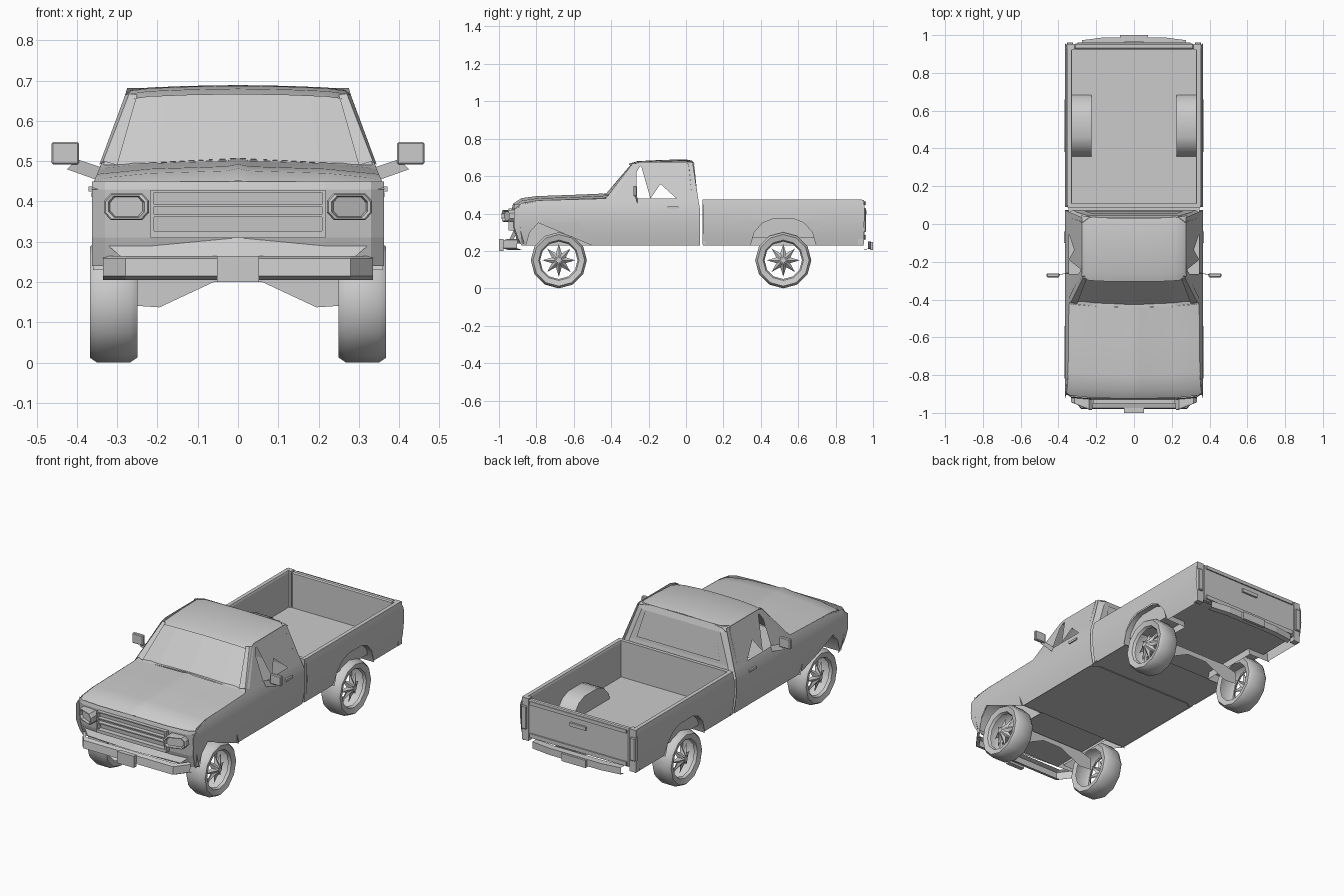
import bpy, bmesh
from math import sin, cos, pi
from mathutils import Vector


def finish(bm, name, mirror=False, smooth=False):
    bmesh.ops.remove_doubles(bm, verts=bm.verts, dist=0.0005)
    bmesh.ops.recalc_face_normals(bm, faces=bm.faces)
    me = bpy.data.meshes.new(name)
    bm.to_mesh(me)
    bm.free()
    ob = bpy.data.objects.new(name, me)
    bpy.context.collection.objects.link(ob)
    if mirror:
        ob.modifiers.new("mirror", 'MIRROR')
    if smooth:
        bpy.ops.object.select_all(action='DESELECT')
        ob.select_set(True)
        bpy.context.view_layer.objects.active = ob
        bpy.ops.object.shade_smooth_by_angle(angle=0.7)
    return ob


def loft(name, rows, mirror=True, smooth=False, closed=False, cap=False):
    """Skin a sheet or tube through rows of points."""
    bm = bmesh.new()
    vs = [[bm.verts.new(p) for p in r] for r in rows]
    n = len(rows[0])
    for a, b in zip(vs, vs[1:]):
        for i in range(n if closed else n - 1):
            j = (i + 1) % n
            bm.faces.new((a[i], a[j], b[j], b[i]))
    if cap:
        bm.faces.new(vs[-1])
    return finish(bm, name, mirror, smooth)


def box(name, x, y, z, mirror=False, bevel=0.0):
    bm = bmesh.new()
    bmesh.ops.create_cube(bm, size=1)
    for v in bm.verts:
        v.co = [(r[0] + r[1]) / 2 + c * (r[1] - r[0]) for r, c in zip((x, y, z), v.co)]
    if bevel:
        bmesh.ops.bevel(bm, geom=bm.edges[:], offset=bevel, segments=1, affect='EDGES')
    return finish(bm, name, mirror)


def side_panel(name, outline, section, smooth=True):
    """Flat y-z outline bent to the body's x(z) cross-section, both sides."""
    bm = bmesh.new()
    bm.faces.new([bm.verts.new((0, y, z)) for y, z in outline])
    bmesh.ops.triangulate(bm, faces=bm.faces[:])
    for z, _ in section:
        bmesh.ops.bisect_plane(bm, geom=bm.verts[:] + bm.edges[:] + bm.faces[:],
                               plane_co=(0, 0, z), plane_no=(0, 0, 1))
    for v in bm.verts:
        z = v.co.z
        v.co.x = section[0][1] if z <= section[0][0] else section[-1][1]
        for (z0, x0), (z1, x1) in zip(section, section[1:]):
            if z0 <= z <= z1:
                v.co.x = x0 + (x1 - x0) * (z - z0) / (z1 - z0)
    return finish(bm, name, True, smooth)


CAB = [(0.23, 0.348), (0.29, 0.36), (0.36, 0.366), (0.43, 0.364), (0.48, 0.345), (0.675, 0.275)]
BED = [(0.23, 0.348), (0.29, 0.36), (0.36, 0.366), (0.43, 0.364), (0.475, 0.354)]
FRONT_Y, REAR_Y, R = -0.68, 0.52, 0.15


def arch(cy):
    """Wheel opening outline, rear to front."""
    half = [(0.175, 0.23), (0.155, 0.30), (0.11, 0.35), (0.06, 0.37)]
    return [(cy + a, z) for a, z in half] + [(cy - a, z) for a, z in reversed(half)]


# Body sides
side_panel("cab_side", [(-0.90, 0.27), (-0.92, 0.33), (-0.92, 0.42), (-0.88, 0.455), (-0.80, 0.47),
                        (-0.44, 0.48), (0.065, 0.48), (0.075, 0.42), (0.075, 0.23)]
           + arch(FRONT_Y) + [(-0.88, 0.23)], CAB)
side_panel("bed_side", [(0.09, 0.23), (0.09, 0.475), (0.94, 0.475), (0.955, 0.44), (0.95, 0.23)]
           + arch(REAR_Y), BED)

# Cab pillars and side glass
side_panel("window_frame", [(-0.43, 0.48), (-0.28, 0.665), (-0.25, 0.675), (0.035, 0.675), (0.065, 0.48),
                            (-0.05, 0.48), (-0.06, 0.655), (-0.245, 0.655), (-0.265, 0.62), (-0.265, 0.48)], CAB)
side_panel("side_glass", [(-0.24, 0.655), (-0.07, 0.655), (-0.19, 0.48)], CAB)

# Hood, with a gentle centre ridge, and cowl
loft("hood", [[(0, y, z), (0.03, y, z - 0.006), (0.22, y + .005, z - 0.012), (0.32, y + .015, z - 0.022), (e, y + .02, ez)]
              for y, z, e, ez in [(-0.925, 0.452, 0.364, 0.43), (-0.88, 0.482, 0.357, 0.452),
                                  (-0.80, 0.493, 0.35, 0.468), (-0.60, 0.50, 0.347, 0.474),
                                  (-0.44, 0.507, 0.345, 0.48)]], smooth=True)
loft("cowl", [[(0, -0.44, 0.507), (0.22, -0.435, 0.495), (0.345, -0.42, 0.48)],
              [(0, -0.415, 0.505), (0.21, -0.405, 0.497), (0.338, -0.36, 0.497)]])

# Windshield, roof and rear cab wall
loft("windshield", [[(0, -0.43, 0.503), (0.2, -0.42, 0.495), (0.335, -0.405, 0.49)],
                    [(0, -0.29, 0.668), (0.18, -0.285, 0.666), (0.275, -0.275, 0.66)]])
loft("windshield_pillar", [[(0.30, -0.42, 0.49), (0.335, -0.415, 0.50), (0.345, -0.39, 0.49)],
                           [(0.25, -0.288, 0.665), (0.27, -0.285, 0.668), (0.28, -0.26, 0.665)]])
loft("roof", [[(0, y, z), (0.12, y, z - 0.002), (0.22, y + .005, z - 0.006), (0.265, y + .01, z - 0.012), (0.278, y + .015, z - 0.022)]
              for y, z in [(-0.305, 0.666), (-0.26, 0.68), (-0.12, 0.687), (0.00, 0.689), (0.032, 0.683)]], smooth=True)
loft("cab_back", [[(0, y, z), (w - 0.04, y, z), (w, y - 0.03, z)]
                  for y, z, w in [(0.034, 0.682, 0.275), (0.045, 0.65, 0.285), (0.063, 0.48, 0.345),
                                  (0.075, 0.42, 0.364), (0.075, 0.23, 0.348)]])
loft("rear_window", [[(0, 0.052, 0.645), (0.22, 0.052, 0.645)], [(0, 0.068, 0.50), (0.26, 0.068, 0.50)]])

# Nose: fascia, grille bars and headlights
loft("front_fascia", [[(0, y, z), (0.215, y, z), (0.33, y + 0.01, z), (0.363, y + 0.035, z)]
                      for y, z in [(-0.925, 0.45), (-0.93, 0.43), (-0.92, 0.31), (-0.90, 0.24)]])
for i, z in enumerate((0.318, 0.365, 0.39, 0.425)):
    h = 0.018 if i == 0 else 0.006
    box("grille_bar", (-0.215, 0.215), (-0.95, -0.92), (z - h / 2, z + h / 2))
box("grille_end", (0.209, 0.217), (-0.95, -0.92), (0.31, 0.428), True)
octagon = [(1, .45), (.7, 1), (-.7, 1), (-1, .45), (-1, -.45), (-.7, -1), (.7, -1), (1, -.45)]
loft("headlight", [[(0.277 + 0.056 * s * a, y + 0.02 * a, 0.387 + 0.033 * s * b) for a, b in octagon]
                   for y, s in [(-0.905, 1), (-0.96, 1), (-0.966, 0.93), (-0.966, 0.8), (-0.95, 0.72)]],
     closed=True, cap=True)

# Front bumper, apron and plate
loft("front_bumper", [[(0, y, z), (0.28, y, z), (0.335, y + 0.075, z)]
                      for y, z in [(-0.95, 0.265), (-0.975, 0.258), (-0.98, 0.215), (-0.95, 0.205)]])
loft("front_apron", [[(0, -0.92, 0.31), (0.345, -0.89, 0.31)], [(0, -0.945, 0.262), (0.29, -0.925, 0.262)]])
box("front_plate", (-0.052, 0.052), (-1.0, -0.975), (0.20, 0.265))

# Underbody: floor and curved wheel housings
loft("floor", [[(0, y, 0.235), (0.348, y, 0.235)] for y in (-0.505, 0.345)])
loft("engine_floor", [[(0, y, 0.24), (0.22, y, 0.24)] for y in (-0.90, -0.505)])
for cy, label in ((FRONT_Y, "front"), (REAR_Y, "rear")):
    loft(label + "_wheel_arch", [[(x, y, z) for y, z in arch(cy)] for x in (0.36, 0.225)],
         cap=True, smooth=True)
    loft(label + "_axle", [[(0, cy, 0.20), (0.06, cy, 0.20), (0.195, cy, 0.137), (0.27, cy, 0.142)],
                           [(0, cy, 0.23), (0.06, cy, 0.23), (0.195, cy, 0.23), (0.27, cy, 0.21)]])

# Cargo bed: floor, walls, rails, tailgate
loft("bed_floor", [[(0, y, 0.27), (0.328, y, 0.27)] for y in (0.10, 0.93)])
loft("bed_inner_wall", [[(x, y, z) for y in (0.10, 0.93)]
                        for x, z in [(0.328, 0.27), (0.328, 0.465), (0.332, 0.475), (0.354, 0.475)]])
box("bed_front_wall", (-0.352, 0.352), (0.088, 0.108), (0.235, 0.475))
box("tailgate", (-0.315, 0.315), (0.925, 0.955), (0.255, 0.47), bevel=0.006)
for z0, z1 in ((0.262, 0.285), (0.445, 0.465)):
    box("tailgate_trim", (-0.30, 0.30), (0.95, 0.962), (z0, z1))
box("tailgate_handle", (-0.05, 0.05), (0.955, 0.966), (0.395, 0.415))
box("tail_corner", (0.315, 0.355), (0.92, 0.952), (0.235, 0.473), True)
box("tail_light", (0.322, 0.355), (0.945, 0.962), (0.30, 0.43), True, 0.004)

# Rear bumper and plate
loft("rear_bumper", [[(0, y, z), (0.16, y, z), (0.275, y - 0.015, z)]
                     for y, z in [(0.95, 0.25), (0.988, 0.25), (0.988, 0.212), (0.96, 0.208)]])
box("rear_plate", (-0.075, 0.075), (0.985, 1.0), (0.205, 0.248))

# Door mirrors, brackets and handles
box("door_mirror", (0.395, 0.463), (-0.282, -0.262), (0.492, 0.548), True, 0.004)
loft("mirror_bracket", [[(0.34, -0.26, 0.485), (0.40, -0.27, 0.505)],
                        [(0.355, -0.26, 0.455), (0.425, -0.27, 0.48)]])
box("door_handle", (0.36, 0.371), (-0.10, -0.04), (0.425, 0.437), True)

# Wheels: twelve-sided tyres with open star-shaped hubs
tyre = [(0.10, 0.345), (0.108, 0.36), (0.138, 0.368), (R, 0.35), (R, 0.268), (0.138, 0.25), (0.108, 0.256)]
for cy, label in ((FRONT_Y, "front"), (REAR_Y, "rear")):
    loft(label + "_tyre", [[(x, cy + r * sin(k * pi / 6), R + r * cos(k * pi / 6)) for k in range(12)]
                           for r, x in tyre], closed=True, smooth=True)
    star = [(0.088 if k % 2 == 0 else 0.04, k * pi / 8) for k in range(16)]
    loft(label + "_hub", [[(x + (0.012 if r < 0.05 else 0), cy + s * r * sin(a), R + s * r * cos(a)) for r, a in star]
                          for x, s in [(0.325, 1), (0.345, 0.5), (0.355, 0.3)]], closed=True, cap=True)
